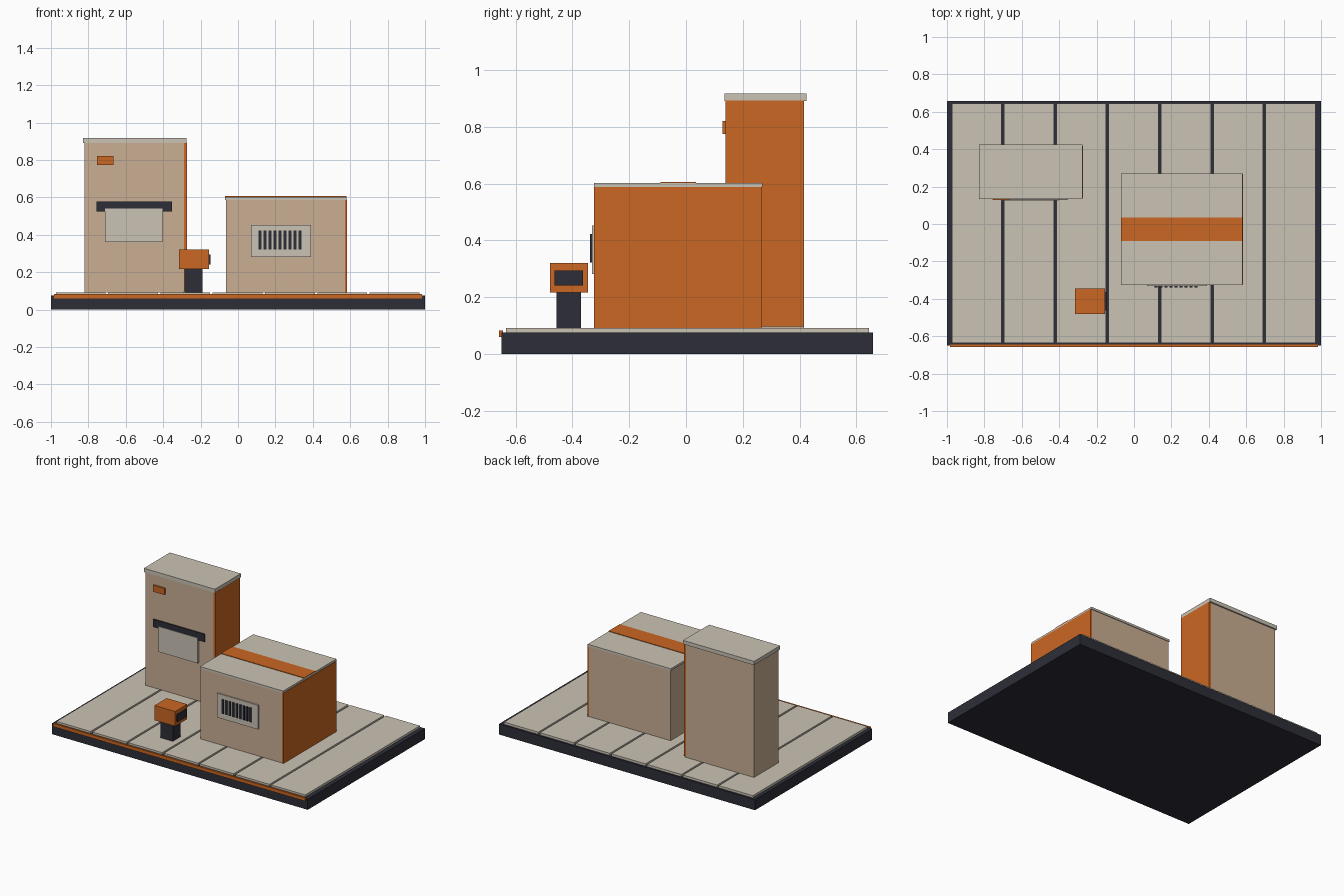
import bpy
import bmesh


def material(name, rgb):
    m = bpy.data.materials.new(name)
    m.diffuse_color = (*rgb, 1.0)
    return m


TAN = material("cardboard tan", (0.59, 0.43, 0.295))
STONE = material("warm light grey", (0.59, 0.54, 0.46))
ORANGE = material("orange", (0.59, 0.135, 0.016))
DARK = material("dark slate", (0.027, 0.027, 0.04))


def block(name, mat, x, y, z):
    """Box spanning the (min, max) range on each axis."""
    bm = bmesh.new()
    bmesh.ops.create_cube(bm, size=1.0)
    for v in bm.verts:
        v.co = [r[0] if c < 0 else r[1] for c, r in zip(v.co, (x, y, z))]
    me = bpy.data.meshes.new(name)
    bm.to_mesh(me)
    bm.free()
    me.materials.append(mat)
    ob = bpy.data.objects.new(name, me)
    bpy.context.collection.objects.link(ob)
    return ob


# Platform with planks and a front trim strip
block("platform", DARK, (-1, 1), (-0.65, 0.658), (0, 0.075))
PITCH = 0.2795
for i in range(7):
    cx = (i - 3) * PITCH - 0.002
    block(f"plank_{i + 1}", STONE, (cx - 0.133, cx + 0.133), (-0.635, 0.645), (0.07, 0.091))
block("front_trim", ORANGE, (-0.985, 0.985), (-0.658, -0.645), (0.06, 0.083))

# Tall kiosk
block("kiosk_body", TAN, (-0.822, -0.288), (0.14, 0.415), (0.09, 0.892))
block("kiosk_side_panel", ORANGE, (-0.29, -0.274), (0.139, 0.416), (0.097, 0.892))
block("kiosk_cap", STONE, (-0.83, -0.275), (0.135, 0.425), (0.89, 0.917))
block("kiosk_button", ORANGE, (-0.755, -0.666), (0.129, 0.142), (0.774, 0.82))
block("kiosk_slot", DARK, (-0.756, -0.354), (0.13, 0.142), (0.524, 0.578))
block("kiosk_paper", STONE, (-0.711, -0.403), (0.126, 0.142), (0.362, 0.541))

# Parcel with lid, tape and coded label
block("parcel_body", TAN, (-0.065, 0.572), (-0.323, 0.265), (0.09, 0.588))
block("parcel_side_panel", ORANGE, (0.571, 0.583), (-0.324, 0.266), (0.09, 0.588))
block("parcel_lid", STONE, (-0.07, 0.58), (-0.325, 0.27), (0.587, 0.602))
block("parcel_tape", ORANGE, (-0.07, 0.58), (-0.09, 0.035), (0.6, 0.606))
block("parcel_label", STONE, (0.069, 0.389), (-0.332, -0.322), (0.282, 0.453))
for i in range(9):
    x0 = 0.11 + i * 0.0268
    block(f"label_bar_{i + 1}", DARK, (x0, x0 + 0.015), (-0.339, -0.331), (0.322, 0.422))

# Small scanner on a post
block("scanner_post", DARK, (-0.286, -0.19), (-0.456, -0.37), (0.085, 0.218))
block("scanner_head", ORANGE, (-0.316, -0.155), (-0.48, -0.345), (0.216, 0.32))
block("scanner_screen", DARK, (-0.157, -0.148), (-0.463, -0.363), (0.24, 0.294))
